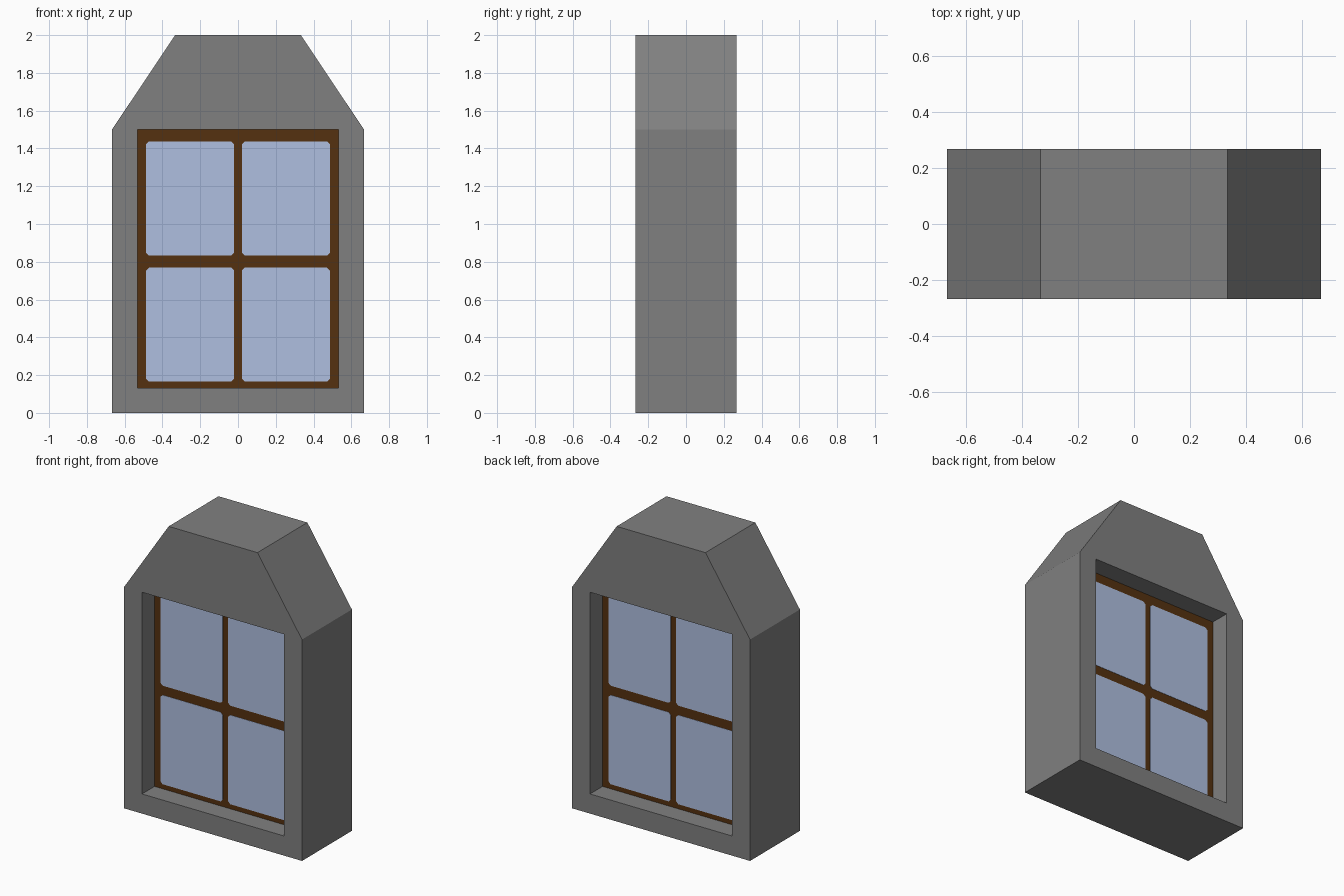
import bpy, bmesh

if "Cube" in bpy.data.objects:
    bpy.data.objects.remove(bpy.data.objects["Cube"])

D = 0.267          # half depth of the stone surround
W = 0.133          # half depth of the window unit


def mat(name, rgb):
    m = bpy.data.materials.new(name)
    m.diffuse_color = (*rgb, 1)
    m.use_nodes = True
    m.node_tree.nodes["Principled BSDF"].inputs["Base Color"].default_value = m.diffuse_color
    return m


STONE = mat("grey stone", (0.216, 0.216, 0.216))
WOOD = mat("brown wood", (0.091, 0.031, 0.005))
GLASS = mat("pale blue glass", (0.429, 0.521, 0.745))


def finish(bm, name, material):
    bmesh.ops.recalc_face_normals(bm, faces=bm.faces)
    me = bpy.data.meshes.new(name)
    bm.to_mesh(me)
    bm.free()
    me.materials.append(material)
    ob = bpy.data.objects.new(name, me)
    bpy.context.collection.objects.link(ob)
    return ob


def prism(name, pts, y0, y1, material):
    """Extrude an xz outline from y0 to y1."""
    bm = bmesh.new()
    f = bm.faces.new([bm.verts.new((x, y0, z)) for x, z in pts])
    ext = bmesh.ops.extrude_face_region(bm, geom=[f], use_keep_orig=True)
    vs = [g for g in ext["geom"] if isinstance(g, bmesh.types.BMVert)]
    bmesh.ops.translate(bm, vec=(0, y1 - y0, 0), verts=vs)
    return finish(bm, name, material)


# Stone surround: six-sided outline with a rectangular through opening
outer = [(-.667, 0), (.667, 0), (.667, 1.5), (.333, 2), (-.333, 2), (-.667, 1.5)]
hole = [(-.533, .133), (.533, .133), (.533, 1.5), (-.533, 1.5)]
bm = bmesh.new()
loops = []
for y in (-D, D):
    o = [bm.verts.new((x, y, z)) for x, z in outer]
    h = [bm.verts.new((x, y, z)) for x, z in hole]
    bm.faces.new((o[0], o[1], h[1], h[0]))
    bm.faces.new((o[1], o[2], h[2], h[1]))
    bm.faces.new((o[5], o[0], h[0], h[3]))
    bm.faces.new((o[2], o[3], o[4], o[5], h[3], h[2]))
    loops.append((o, h))
for a, b in zip(*loops):
    n = len(a)
    for i in range(n):
        j = (i + 1) % n
        bm.faces.new((a[i], a[j], b[j], b[i]))
finish(bm, "stone_surround", STONE)

# Wooden window unit set midway through the opening
prism("window_frame", hole, -W, W, WOOD)

# Four glass panes with clipped corners on each face
C = 0.016
for side, s in (("front", -1), ("back", 1)):
    for row, z0, z1 in (("lower", .165, .769), ("upper", .833, 1.437)):
        for col, x0, x1 in (("left", -.487, -.02), ("right", .02, .487)):
            pts = [(x0 + C, z0), (x1 - C, z0), (x1, z0 + C), (x1, z1 - C),
                   (x1 - C, z1), (x0 + C, z1), (x0, z1 - C), (x0, z0 + C)]
            prism(f"{side}_{row}_{col}_pane", pts, s * (W - .001), s * (W + .002), GLASS)
